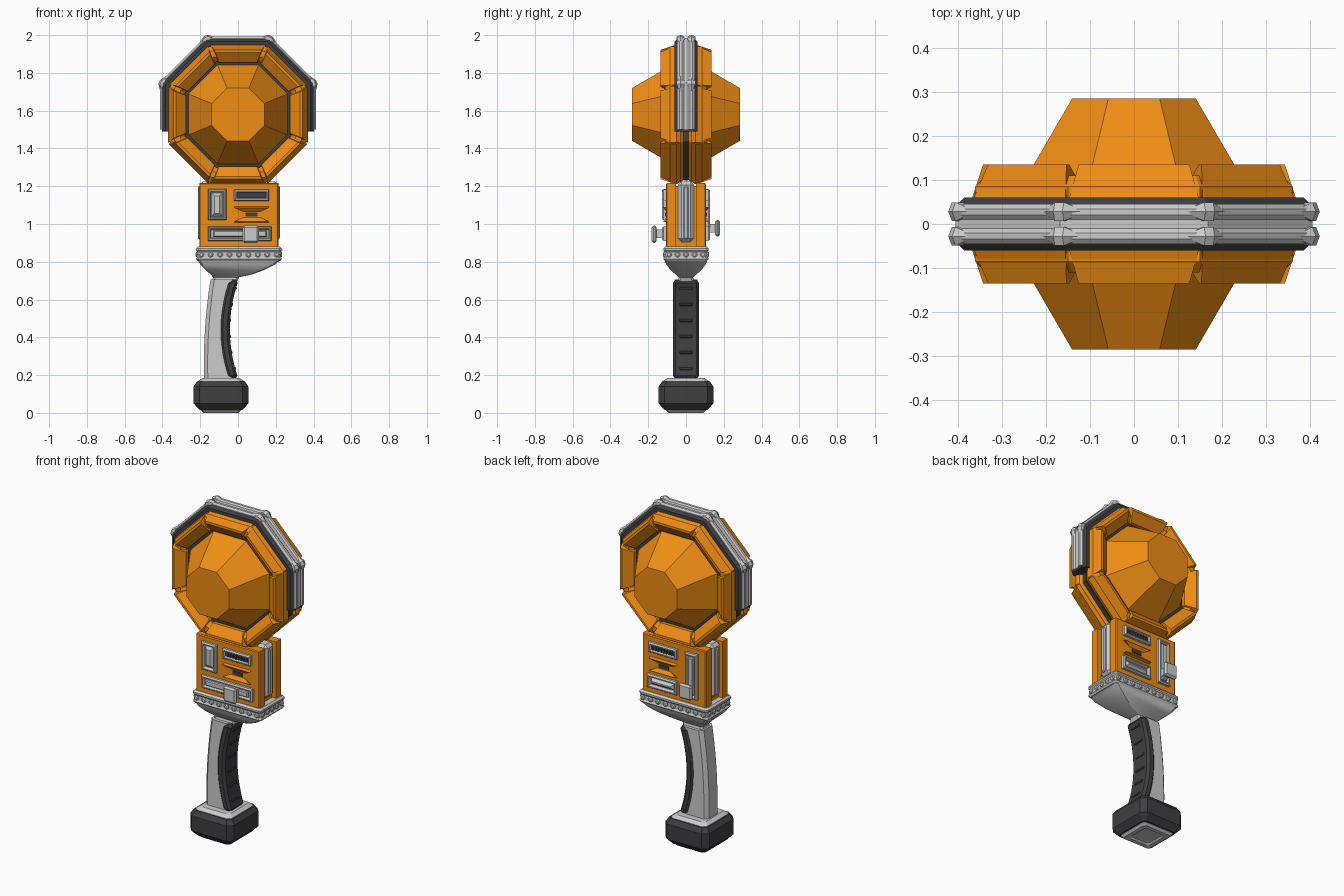
import bpy, bmesh, math

if "Cube" in bpy.data.objects:
    bpy.data.objects.remove(bpy.data.objects["Cube"])

T = math.tan(math.pi / 8)
CZ = 1.58  # height of the head centre


def material(name, rgb):
    m = bpy.data.materials.new(name)
    m.diffuse_color = (*rgb, 1)
    m.use_nodes = True
    m.node_tree.nodes["Principled BSDF"].inputs["Base Color"].default_value = m.diffuse_color
    return m


ORANGE = material("orange", (0.87, 0.27, 0.007))
DARK = material("dark", (0.05, 0.05, 0.055))


def finish(name, bm, mat=None, smooth=None):
    bmesh.ops.recalc_face_normals(bm, faces=bm.faces)
    me = bpy.data.meshes.new(name)
    bm.to_mesh(me)
    bm.free()
    ob = bpy.data.objects.new(name, me)
    bpy.context.collection.objects.link(ob)
    if mat:
        me.materials.append(mat)
    if smooth:
        bpy.ops.object.select_all(action='DESELECT')
        ob.select_set(True)
        bpy.context.view_layer.objects.active = ob
        bpy.ops.object.shade_smooth_by_angle(angle=math.radians(smooth))
    return ob


def loft(name, rings, mat=None, closed=False, smooth=None):
    """Skin equal-sized rings; cap both ends unless the path is closed."""
    bm = bmesh.new()
    vs = [[bm.verts.new(p) for p in r] for r in rings]
    n = len(rings[0])
    for i in range(len(vs) if closed else len(vs) - 1):
        a, b = vs[i], vs[(i + 1) % len(vs)]
        for j in range(n):
            bm.faces.new((a[j], a[(j + 1) % n], b[(j + 1) % n], b[j]))
    if not closed:
        bm.faces.new(vs[0])
        bm.faces.new(vs[-1])
    return finish(name, bm, mat, smooth)


def block(name, lo, hi, mat=None, bevel=0.0):
    bm = bmesh.new()
    bmesh.ops.create_cube(bm, size=1)
    for v in bm.verts:
        v.co = [(l + h) / 2 + c * (h - l) for l, h, c in zip(lo, hi, v.co)]
    if bevel:
        bmesh.ops.bevel(bm, geom=bm.edges[:], offset=bevel, segments=1, affect='EDGES')
    return finish(name, bm, mat)


def plan(z, x0, x1, y, c):
    """Horizontal rectangle with clipped corners."""
    return [(x0 + c, -y, z), (x1 - c, -y, z), (x1, c - y, z), (x1, y - c, z),
            (x1 - c, y, z), (x0 + c, y, z), (x0, y - c, z), (x0, c - y, z)]


def on_side(k, a, t, y):
    """Point at apothem a, tangent offset t on octagon side k."""
    f = k * math.pi / 4
    return (a * math.cos(f) - t * math.sin(f), y, CZ + a * math.sin(f) + t * math.cos(f))


def octagon(a, y):
    return [on_side(k, a, a * T, y) for k in range(8)]


def panel(name, s, x0, x1, z0, z1, steps, mat=None):
    """Stepped rectangular panel on the front (s=-1) or back (s=1)."""
    return loft(name, [[(x0 + i, s * y, z0 + i), (x1 - i, s * y, z0 + i),
                        (x1 - i, s * y, z1 - i), (x0 + i, s * y, z1 - i)] for i, y in steps], mat)


# ---- head: core, domes and segmented orange rings
loft("head_core", [octagon(0.35, -0.013), octagon(0.35, 0.013)], DARK)
for s, side in ((-1, "front"), (1, "back")):
    loft(side + "_groove", [octagon(0.30, 0), octagon(0.30, s * 0.075)], DARK)
    loft(side + "_dome", [octagon(0.262, s * 0.05), octagon(0.262, s * 0.075),
                          octagon(0.14, s * 0.285)], ORANGE)
    base = [(0.345, 0.013), (0.36, 0.03), (0.36, 0.085), (0.335, 0.11),
            (0.305, 0.11), (0.28, 0.085), (0.28, 0.013)]
    loft(side + "_ring", [[on_side(k, a, a * T, s * y) for a, y in base] for k in range(8)],
         ORANGE, closed=True)
    bar = [(0.35, 0.02, 0.004), (0.37, 0.05, 0.004), (0.342, 0.135, 0.016),
           (0.328, 0.135, 0.016), (0.276, 0.095, 0.014), (0.276, 0.06, 0.004)]
    for k in range(8):
        loft(f"{side}_ring_bar_{k}",
             [[on_side(k, a, e * (a * T - i), s * y) for a, y, i in bar] for e in (-1, 1)], ORANGE)


# ---- protective rim over the upper five sides
def rim(name, profile, mat=None, end=0.09):
    rings = [[on_side(0, a, -end, y) for a, y in profile]]
    rings += [[on_side(k, a, a * T, y) for a, y in profile] for k in range(4)]
    rings.append([on_side(4, a, end, y) for a, y in profile])
    loft(name, rings, mat)


rim("rim_tyre", [(0.33, -0.06), (0.385, -0.06), (0.402, -0.042), (0.402, 0.042),
                 (0.385, 0.06), (0.33, 0.06)], DARK)
rim("rim_spine", [(0.39, -0.012), (0.405, -0.012), (0.405, 0.012), (0.39, 0.012)], None, 0.08)
for s in (-1, 1):
    rim("rim_rail", [(0.38, s * 0.008), (0.403, s * 0.008), (0.412, s * 0.02),
                     (0.412, s * 0.034), (0.403, s * 0.045), (0.38, s * 0.045)], None, 0.08)
    for k in range(4):  # diamond studs at the corners

        def stud(a, w, side, t):
            return [on_side(side, b, b * T * (1 if side == k else -1) + t, s * 0.028 + q)
                    for b, q in ((0.39, -w), (a - 0.008, -w), (a, 0), (a - 0.008, w), (0.39, w))]
        loft("rim_stud", [stud(0.412, 0.004, k, -0.05), stud(0.421, 0.021, k, -0.012),
                          stud(0.421, 0.021, k + 1, 0.012), stud(0.412, 0.004, k + 1, 0.05)])

# ---- body: two orange plates around a grey insert
block("body_core", (-0.18, -0.06, 0.87), (0.19, 0.06, 1.20), ORANGE)
block("body_insert", (-0.205, -0.042, 0.905), (0.215, 0.042, 1.225), None, 0.018)
block("body_insert_spine", (-0.212, -0.014, 0.92), (0.222, 0.014, 1.20), None, 0.006)
framed = [(0, 0.09), (0, 0.118), (0.006, 0.126), (0.012, 0.126), (0.018, 0.108)]
pyramid = framed + [(0.021, 0.108), (0.036, 0.124)]
for s, side in ((-1, "front"), (1, "back")):
    panel(side + "_plate", s, -0.205, 0.215, 0.872, 1.217, [(0, 0.052), (0, 0.1), (0.005, 0.105)], ORANGE)
    # vent
    panel(side + "_vent_frame", s, -0.02, 0.165, 1.122, 1.182, framed)
    panel(side + "_vent", s, -0.004, 0.149, 1.138, 1.166, [(0, 0.1), (0, 0.113)], DARK)
    for i in range(8):
        x = 0.009 + i * 0.018
        panel(side + "_vent_fin", s, x, x + 0.006, 1.138, 1.166, [(0, 0.1), (0, 0.118)], DARK)
    # wedge pair around a small dark slot
    for e in (-1, 1):
        loft(side + "_wedge", [[(0.072 + q * 0.092, s * 0.1, 1.05 + e * 0.043),
                                (0.072 + q * 0.090, s * 0.122, 1.05 + e * 0.036),
                                (0.072 + q * 0.035, s * 0.1, 1.05 + e * 0.011)] for q in (-1, 1)], ORANGE)
    panel(side + "_slot", s, 0.04, 0.104, 1.04, 1.061, [(0, 0.1), (0, 0.11)], DARK)

# front: upright pyramid button, sideways slider
panel("front_button", -1, -0.16, -0.062, 1.02, 1.185, pyramid)
panel("front_slider_frame", -1, -0.16, 0.178, 0.91, 0.987, framed)
panel("front_slider_rail", -1, -0.13, 0.15, 0.932, 0.965, [(0, 0.1), (0, 0.12), (0.005, 0.125)])
block("front_knob_stem", (0.045, -0.16, 0.925), (0.09, -0.1, 0.97))
block("front_knob", (0.025, -0.182, 0.9), (0.11, -0.155, 0.992), None, 0.01)
# back: sideways pyramid button, upright slider
panel("back_button", 1, -0.02, 0.175, 0.91, 0.99, pyramid)
panel("back_slider_frame", 1, -0.155, -0.075, 0.915, 1.185, framed)
panel("back_slider_rail", 1, -0.132, -0.098, 0.94, 1.16, [(0, 0.1), (0, 0.12), (0.005, 0.125)])
block("back_knob_stem", (-0.135, 0.1, 0.955), (-0.095, 0.16, 1.0))
block("back_knob", (-0.158, 0.153, 0.933), (-0.072, 0.18, 1.022), None, 0.01)

# ---- riveted collar and hull below it
loft("collar", [plan(z, -0.222 + i, 0.232 - i, 0.12 - i, 0.012) for z, i in
                ((0.805, 0.008), (0.815, 0), (0.825, 0.006), (0.852, 0.006),
                 (0.86, 0), (0.87, 0), (0.88, 0.01))])


def rivet(x, y, axis):
    r = 0.015
    ring = [(r * math.cos(i * math.pi / 4), r * math.sin(i * math.pi / 4)) for i in range(8)]
    rings = []
    for d, q in ((-0.005, 1), (0.004, 1), (0.008, 0.6)):
        if axis == 'y':
            rings.append([(x + u * q, y + math.copysign(d, d * y), 0.838 + v * q) for u, v in ring])
        else:
            out = 1 if x > 0 else -1
            rings.append([(x + d * out, y + u * q, 0.838 + v * q) for u, v in ring])
    loft("collar_rivet", rings)


for i in range(9):
    for s in (-1, 1):
        rivet(-0.195 + i * 0.05, s * 0.114, 'y')
for i in range(5):
    for x in (-0.216, 0.226):
        rivet(x, -0.09 + i * 0.045, 'x')
hull = [(0.81, -0.213, 0.225, 0.114), (0.785, -0.2, 0.195, 0.104), (0.757, -0.172, 0.14, 0.082),
        (0.733, -0.145, 0.075, 0.055), (0.718, -0.132, 0.005, 0.038), (0.695, -0.137, -0.005, 0.045)]
loft("hull", [plan(z, a, b, y, 0.012) for z, a, b, y in hull], smooth=30)


# ---- curved handle with dark grip strip
def edges(z):
    u = (z - 0.44) / 0.26
    return -0.175 + 0.0165 * u + 0.012 * u * u, -0.043 + 0.045 * u * u


zs = [0.17 + i * 0.535 / 10 for i in range(11)]
loft("handle", [plan(z, edges(z)[0], edges(z)[1] - 0.015, 0.06, 0.02) for z in zs], smooth=25)
strip = [(0.183, 0.012)] + [(0.197 + i * 0.049, 0) for i in range(11)] + [(0.703, 0.012)]
loft("grip_strip", [plan(z, edges(z)[1] - 0.052 + i, edges(z)[1] - i, 0.07 - i, 0.014)
                    for z, i in strip], DARK, smooth=25)
for i in range(6):
    z = 0.235 + i * 0.085
    x = edges(z)[1]
    block("grip_rib", (x - 0.015, -0.035, z - 0.008), (x + 0.005, 0.035, z + 0.008), DARK, 0.004)

# ---- pommel
loft("pommel", [plan(z, -0.235 + i, 0.055 - i, 0.145 - i, c) for z, i, c in
                ((0.015, 0.032, 0.018), (0.05, 0, 0.03), (0.14, 0, 0.03), (0.168, 0.02, 0.022))], DARK)
loft("pommel_cap", [plan(z, -0.235 + i, 0.055 - i, 0.145 - i, 0.02) for z, i in
                    ((0.16, 0.026), (0.17, 0.026), (0.186, 0.048))])
loft("pommel_foot", [plan(z, -0.235 + i, 0.055 - i, 0.145 - i, 0.012) for z, i in
                     ((0.03, 0.04), (0.012, 0.04), (0, 0.052), (0, 0.075), (0.008, 0.085))])
